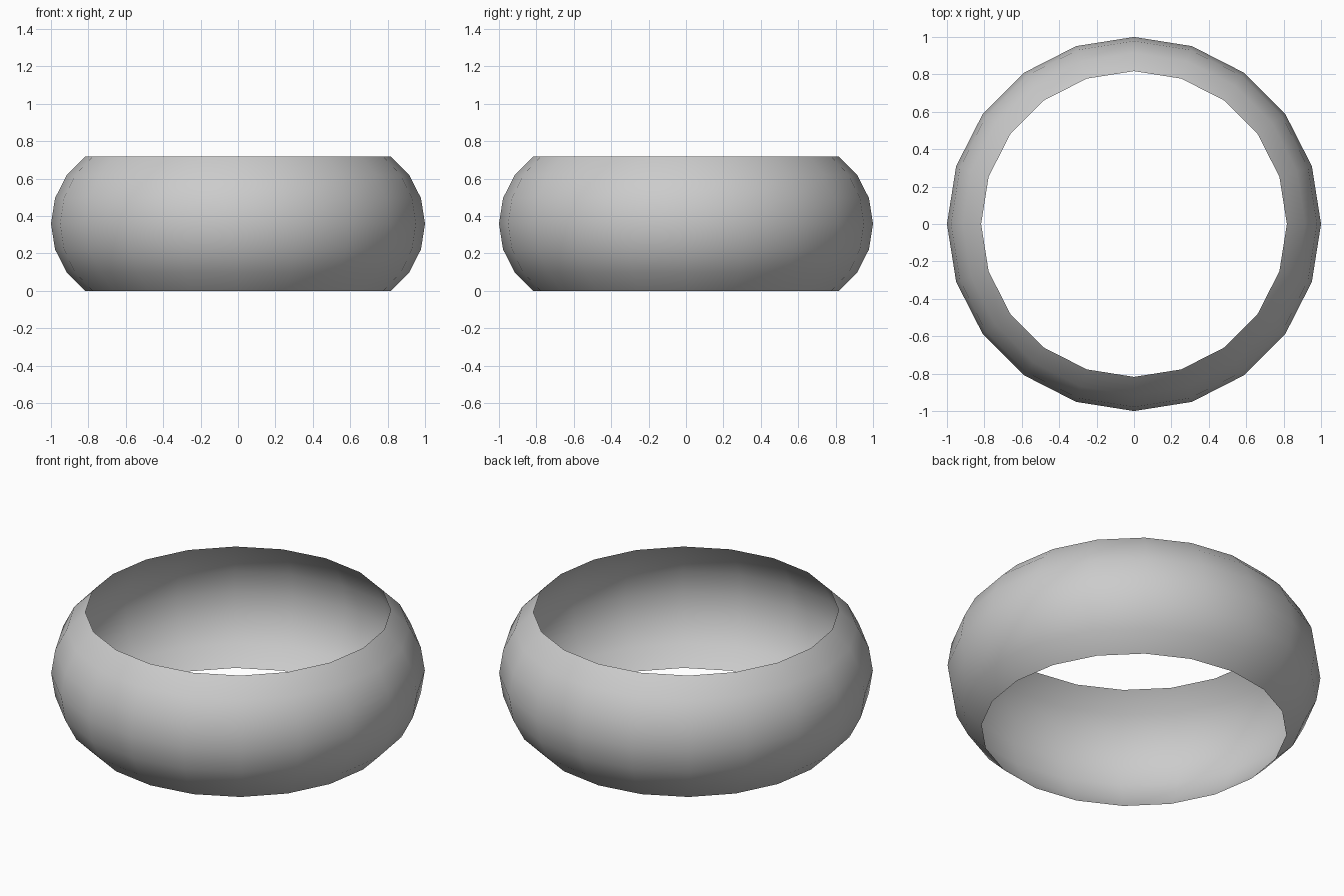
import bpy, bmesh
from math import sin, cos, pi, radians

if "Cube" in bpy.data.objects:
    bpy.data.objects.remove(bpy.data.objects["Cube"])

SIDES = 20            # facets around the ring
STEPS = 6             # facets across the bulging band
TUBE = 0.443          # radius of the bulge
CORE = 1.0 - TUBE     # radius of the bulge's centre circle
HALF = 54             # half angle of the arc, degrees
HEIGHT = 2 * TUBE * sin(radians(HALF))

# Open bulging band: arc profile spun around z, single-skinned
bm = bmesh.new()
rings = []
for j in range(STEPS + 1):
    a = radians(-HALF + 2 * HALF * j / STEPS)
    r, z = CORE + TUBE * cos(a), HEIGHT / 2 + TUBE * sin(a)
    rings.append([bm.verts.new((r * cos(2 * pi * i / SIDES), r * sin(2 * pi * i / SIDES), z))
                  for i in range(SIDES)])
for low, high in zip(rings, rings[1:]):
    for i in range(SIDES):
        k = (i + 1) % SIDES
        bm.faces.new((low[i], low[k], high[k], high[i])).smooth = True

mesh = bpy.data.meshes.new("ring_band")
bm.to_mesh(mesh)
bm.free()
bpy.context.collection.objects.link(bpy.data.objects.new("ring_band", mesh))
